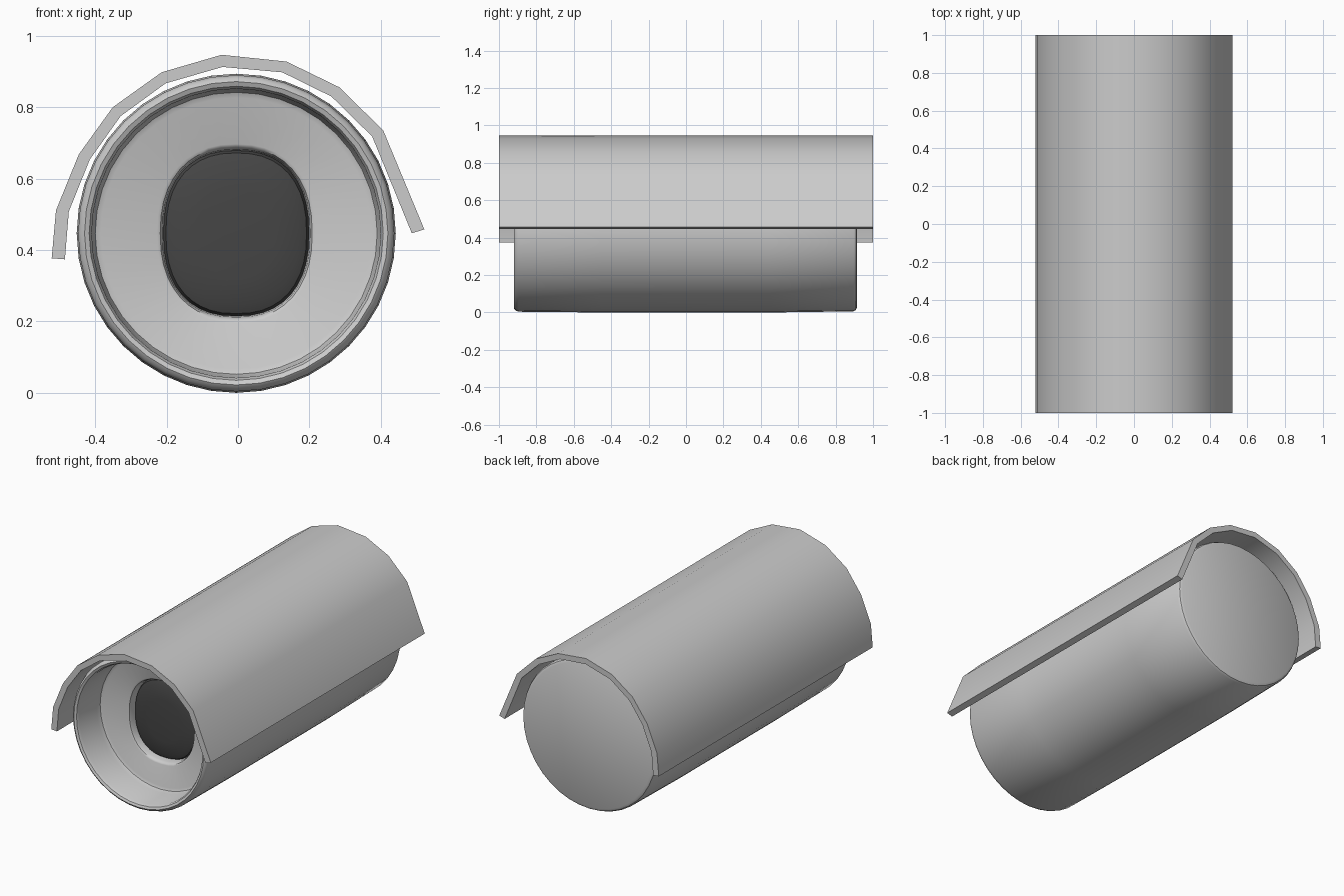
import bpy
import math
import bmesh

if "Cube" in bpy.data.objects:
    bpy.data.objects.remove(bpy.data.objects["Cube"])

CX, CZ, SIDES = -0.005, 0.447, 40


def finish(name, bm, angle=35):
    bmesh.ops.recalc_face_normals(bm, faces=bm.faces)
    mesh = bpy.data.meshes.new(name)
    bm.to_mesh(mesh)
    bm.free()
    obj = bpy.data.objects.new(name, mesh)
    bpy.context.collection.objects.link(obj)
    bpy.ops.object.select_all(action='DESELECT')
    obj.select_set(True)
    bpy.context.view_layer.objects.active = obj
    bpy.ops.object.shade_smooth_by_angle(angle=math.radians(angle))
    return obj


def ring(bm, y, rx, rz, power):
    # Superellipse ring around the barrel axis (power 2 is a circle)
    verts = []
    for i in range(SIDES):
        a = math.tau * i / SIDES
        c, s = math.cos(a), math.sin(a)
        x = math.copysign(abs(c) ** (2 / power), c) * rx
        z = math.copysign(abs(s) ** (2 / power), s) * rz
        verts.append(bm.verts.new((CX + x, y, CZ + z)))
    return verts


def loft(bm, sections):
    rings = [ring(bm, *s) for s in sections]
    for a, b in zip(rings, rings[1:]):
        for i in range(SIDES):
            j = (i + 1) % SIDES
            bm.faces.new((a[i], a[j], b[j], b[i]))
    return rings


# Barrel: back cap, outer wall, rounded front rim, recess and lens opening
bm = bmesh.new()
circle = [(0.915, 0.42), (0.908, 0.434), (0.895, 0.441), (0.45, 0.447),
          (-0.45, 0.447), (-0.895, 0.443), (-0.912, 0.436), (-0.92, 0.425),
          (-0.914, 0.412), (-0.90, 0.405), (-0.74, 0.402), (-0.717, 0.395),
          (-0.71, 0.38)]
sections = [(y, r, r, 2) for y, r in circle]
sections += [(-0.71, 0.222, 0.25, 2.3), (-0.705, 0.213, 0.242, 2.3),
             (-0.69, 0.207, 0.235, 2.35), (-0.65, 0.204, 0.232, 2.35)]
rings = loft(bm, sections)
bm.faces.new(rings[0])
barrel = finish("camera_barrel", bm)

# Lens: shallow dark dome seated in the opening
bm = bmesh.new()
rings = loft(bm, [(-0.655, 0.204, 0.232, 2.35), (-0.672, 0.197, 0.225, 2.35),
                  (-0.682, 0.175, 0.20, 2.3), (-0.69, 0.11, 0.125, 2.1)])
bm.faces.new(rings[-1])
bm.faces.new(rings[0])
lens = finish("lens", bm)
glass = bpy.data.materials.new("dark_glass")
glass.diffuse_color = (0.06, 0.06, 0.06, 1)
glass.use_nodes = True
glass.node_tree.nodes["Principled BSDF"].inputs["Base Color"].default_value = glass.diffuse_color
lens.data.materials.append(glass)

# Sun hood: bent sheet cross-section extruded along the barrel
outer = [(-0.522, 0.377), (-0.51, 0.511), (-0.446, 0.668), (-0.351, 0.80),
         (-0.214, 0.898), (-0.046, 0.947), (0.136, 0.928), (0.284, 0.856),
         (0.407, 0.735), (0.522, 0.458)]
inner = [(-0.485, 0.374), (-0.474, 0.508), (-0.415, 0.654), (-0.329, 0.775),
         (-0.203, 0.867), (-0.043, 0.913), (0.124, 0.898), (0.262, 0.83),
         (0.376, 0.718), (0.487, 0.447)]
bm = bmesh.new()
loop = outer + inner[::-1]
front = [bm.verts.new((x, -1, z)) for x, z in loop]
back = [bm.verts.new((x, 1, z)) for x, z in loop]
n = len(loop)
for i in range(n):
    j = (i + 1) % n
    bm.faces.new((front[i], front[j], back[j], back[i]))
for i in range(len(outer) - 1):
    for v in (front, back):
        bm.faces.new((v[i], v[i + 1], v[n - 2 - i], v[n - 1 - i]))
finish("sun_hood", bm)
